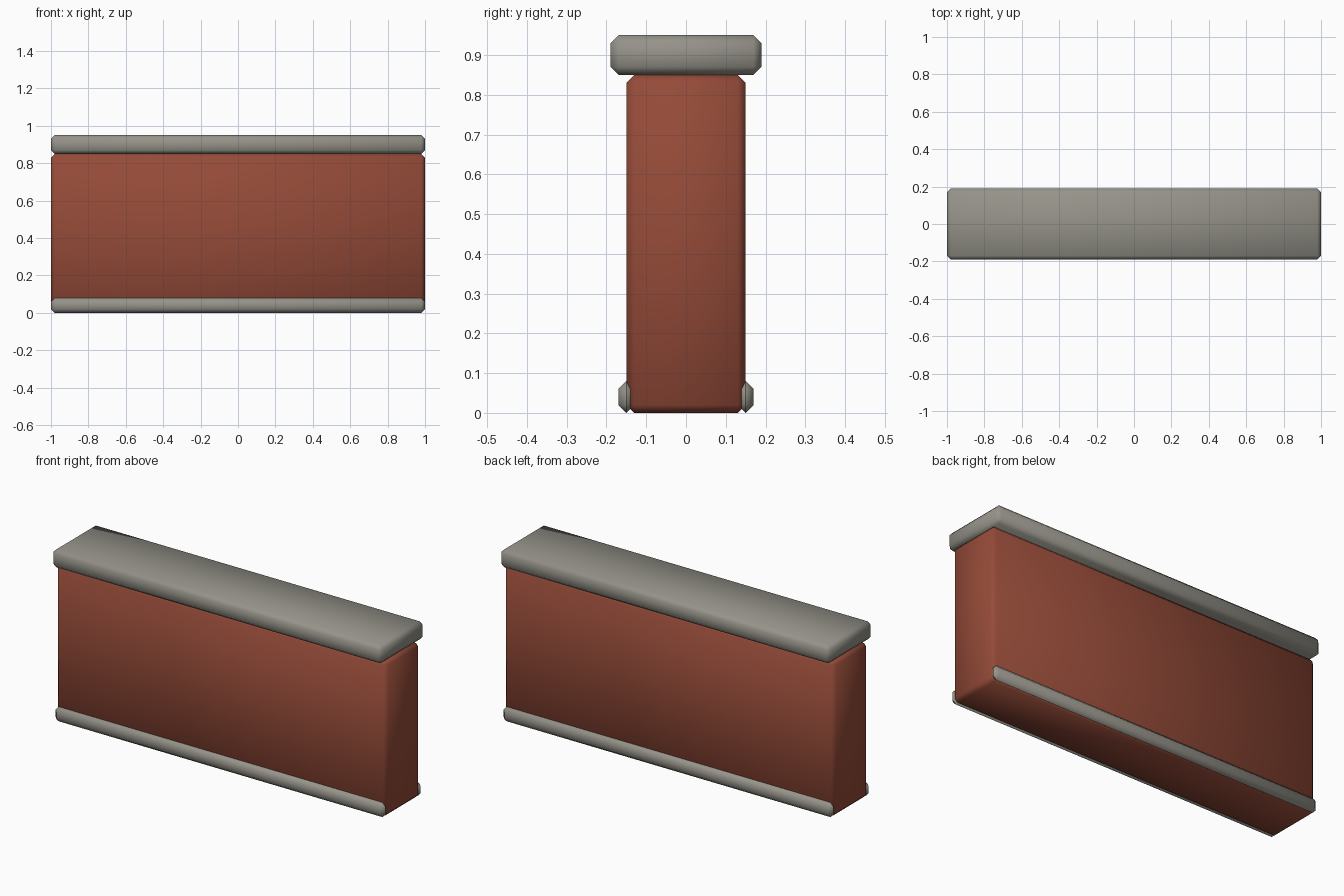
import bpy, bmesh
from mathutils import Matrix

if "Cube" in bpy.data.objects:
    bpy.data.objects.remove(bpy.data.objects["Cube"])


def material(name, colour):
    m = bpy.data.materials.new(name)
    m.diffuse_color = (*colour, 1)
    m.use_nodes = True
    m.node_tree.nodes["Principled BSDF"].inputs["Base Color"].default_value = m.diffuse_color
    return m


brick = material("brick red", (0.30, 0.07, 0.04))
stone = material("stone grey", (0.30, 0.29, 0.25))


def block(name, size, centre, mat, bevel=0.02):
    """Box with a single-segment chamfer, smooth shaded."""
    bm = bmesh.new()
    bmesh.ops.create_cube(bm, size=1, matrix=Matrix.Diagonal((*size, 1)))
    bmesh.ops.bevel(bm, geom=bm.edges[:], offset=bevel, segments=1,
                    affect='EDGES', clamp_overlap=True)
    bmesh.ops.remove_doubles(bm, verts=bm.verts[:], dist=1e-5)
    for f in bm.faces:
        f.smooth = True
    me = bpy.data.meshes.new(name)
    bm.to_mesh(me)
    bm.free()
    me.materials.append(mat)
    ob = bpy.data.objects.new(name, me)
    ob.location = centre
    bpy.context.collection.objects.link(ob)
    return ob


# brick wall body and overhanging coping
block("wall_body", (2, 0.30, 0.85), (0, 0, 0.425), brick)
block("coping", (2, 0.38, 0.10), (0, 0, 0.90), stone)

# base strips along the front and back
for side, y in (("front", -0.15), ("back", 0.15)):
    block(side + "_base_strip", (2, 0.04, 0.08), (0, y, 0.04), stone, 0.0199)
